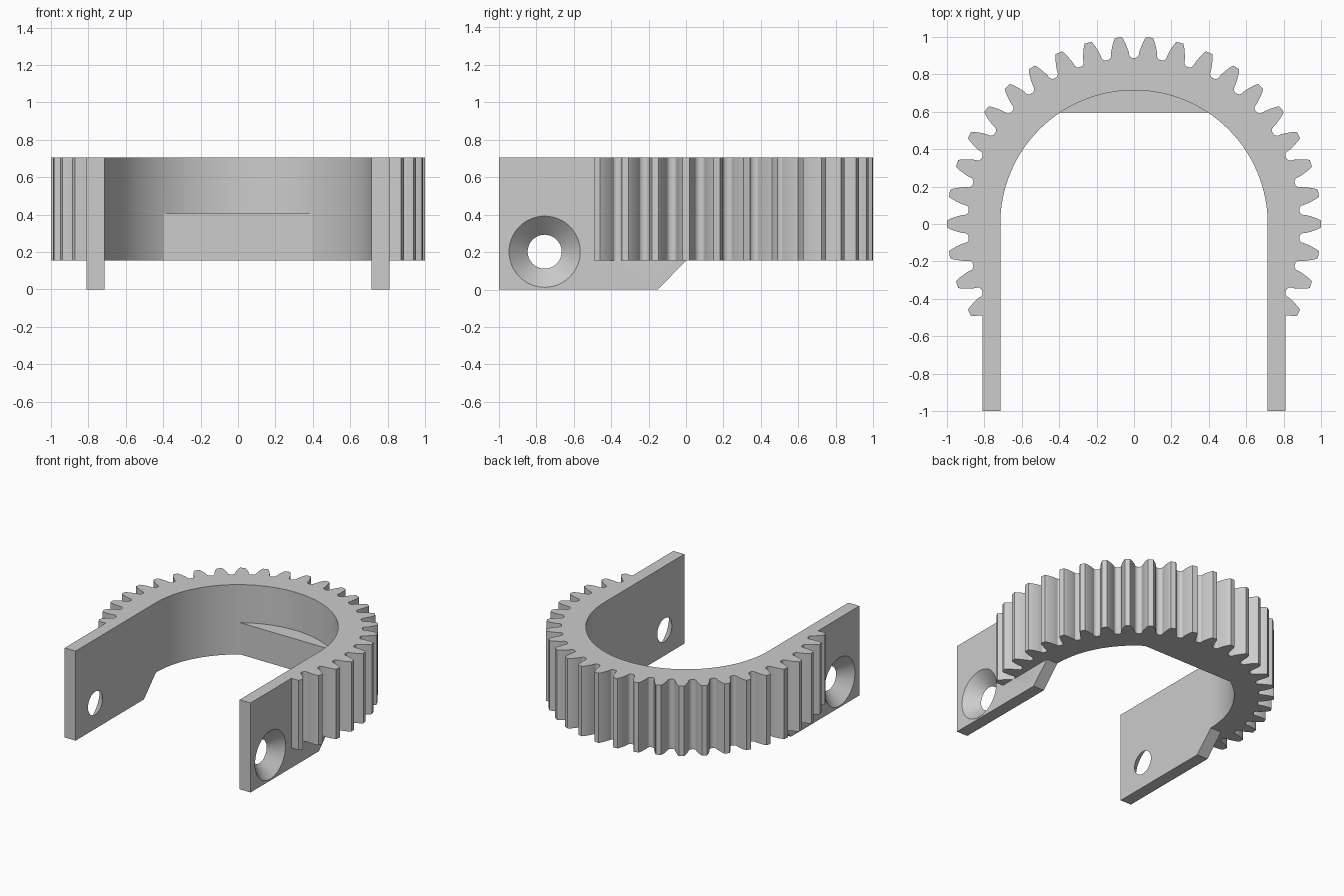
import bpy, bmesh
from math import sin, cos, pi
from mathutils import Matrix, Vector

cube = bpy.data.objects.get("Cube")
if cube:
    bpy.data.objects.remove(cube, do_unlink=True)

BASE, TOP = 0.155, 0.705      # height range of the gear
INNER, OUTER = 0.715, 0.81    # inside and outside of the arms
EMBED = 0.77                  # depth to which the teeth are sunk into the arms
PITCH = 2 * pi / 38
GREY = (0.604, 0.604, 0.604, 1)

grey = bpy.data.materials.new("plain grey")
grey.use_nodes = True
grey.diffuse_color = GREY
grey.node_tree.nodes["Principled BSDF"].inputs["Base Color"].default_value = GREY


def finish(name, bm):
    bmesh.ops.recalc_face_normals(bm, faces=bm.faces)
    mesh = bpy.data.meshes.new(name)
    bm.to_mesh(mesh)
    bm.free()
    mesh.materials.append(grey)
    obj = bpy.data.objects.new(name, mesh)
    bpy.context.collection.objects.link(obj)
    return obj


def prism(name, near, far):
    """Closed solid between two matching outlines."""
    bm = bmesh.new()
    a = [bm.verts.new(p) for p in near]
    b = [bm.verts.new(p) for p in far]
    bm.faces.new(a)
    bm.faces.new(b[::-1])
    for i in range(len(a)):
        bm.faces.new((a[i - 1], a[i], b[i], b[i - 1]))
    return finish(name, bm)


def upright(name, outline, low, high):
    return prism(name, [(x, y, low) for x, y in outline], [(x, y, high) for x, y in outline])


def combine(target, helper, operation):
    mod = target.modifiers.new(operation, 'BOOLEAN')
    mod.operation, mod.object, mod.solver = operation, helper, 'EXACT'
    helper.hide_render = True
    bpy.ops.object.select_all(action='DESELECT')
    bpy.context.view_layer.objects.active = target
    target.select_set(True)
    bpy.ops.object.modifier_apply(modifier=mod.name)
    bpy.data.objects.remove(helper, do_unlink=True)


def polar(r, a):
    return (round(r * cos(a), 5), round(r * sin(a), 5))


# Toothed half ring: one tooth flank as (radius, half width), root to tip
flank = [(0.888, 0.064), (0.892, 0.056), (0.90, 0.05), (0.91, 0.0485), (0.925, 0.0465),
         (0.945, 0.041), (0.965, 0.0345), (0.985, 0.027), (1.0, 0.0185)]
teeth = []
for k in range(-3, 23):
    teeth += [polar(r, k * PITCH - w / r) for r, w in flank]
    teeth += [polar(r, k * PITCH + w / r) for r, w in reversed(flank)]
    teeth.append(polar(0.8875, (k + 0.5) * PITCH))
# The end teeth run into the arms
teeth = [p for p in teeth if p[1] > -0.4 or abs(p[0]) > 0.815]
steps = 64
bore = [polar(INNER, pi - pi * i / steps) for i in range(steps + 1)]
outline = [(EMBED, -0.486)] + teeth + [(-EMBED, -0.486), (-EMBED, 0)] + bore + [(EMBED, 0)]
yoke = upright("geared_yoke", outline, BASE, TOP)

# Flat arms with a sloped lower corner and a countersunk hole
side = [(-1, 0), (-0.15, 0), (0, BASE), (0, TOP), (-1, TOP)]
for s in (1, -1):
    arm = prism("arm", [(s * INNER, y, z) for y, z in side], [(s * OUTER, y, z) for y, z in side])
    bm = bmesh.new()
    place = Matrix.Translation(Vector((s * 0.765, -0.755, 0.202))) @ Matrix.Rotation(s * pi / 2, 4, 'Y')
    bmesh.ops.create_cone(bm, cap_ends=True, segments=64, radius1=0.075, radius2=0.211,
                          depth=0.13, matrix=place)
    combine(arm, finish("countersink_cutter", bm), 'DIFFERENCE')
    combine(yoke, arm, 'UNION')

# Shelf filling the back of the ring, with a straight front edge
shelf = [(-0.42, 0.595), (0.42, 0.595)]
shelf += [polar(0.76, pi * (0.32 + 0.36 * i / 16)) for i in range(17)]
combine(yoke, upright("shelf", shelf, BASE, 0.405), 'UNION')

bpy.ops.object.select_all(action='DESELECT')
bpy.context.view_layer.objects.active = yoke
yoke.select_set(True)
bpy.ops.object.shade_smooth_by_angle(angle=pi / 7)
